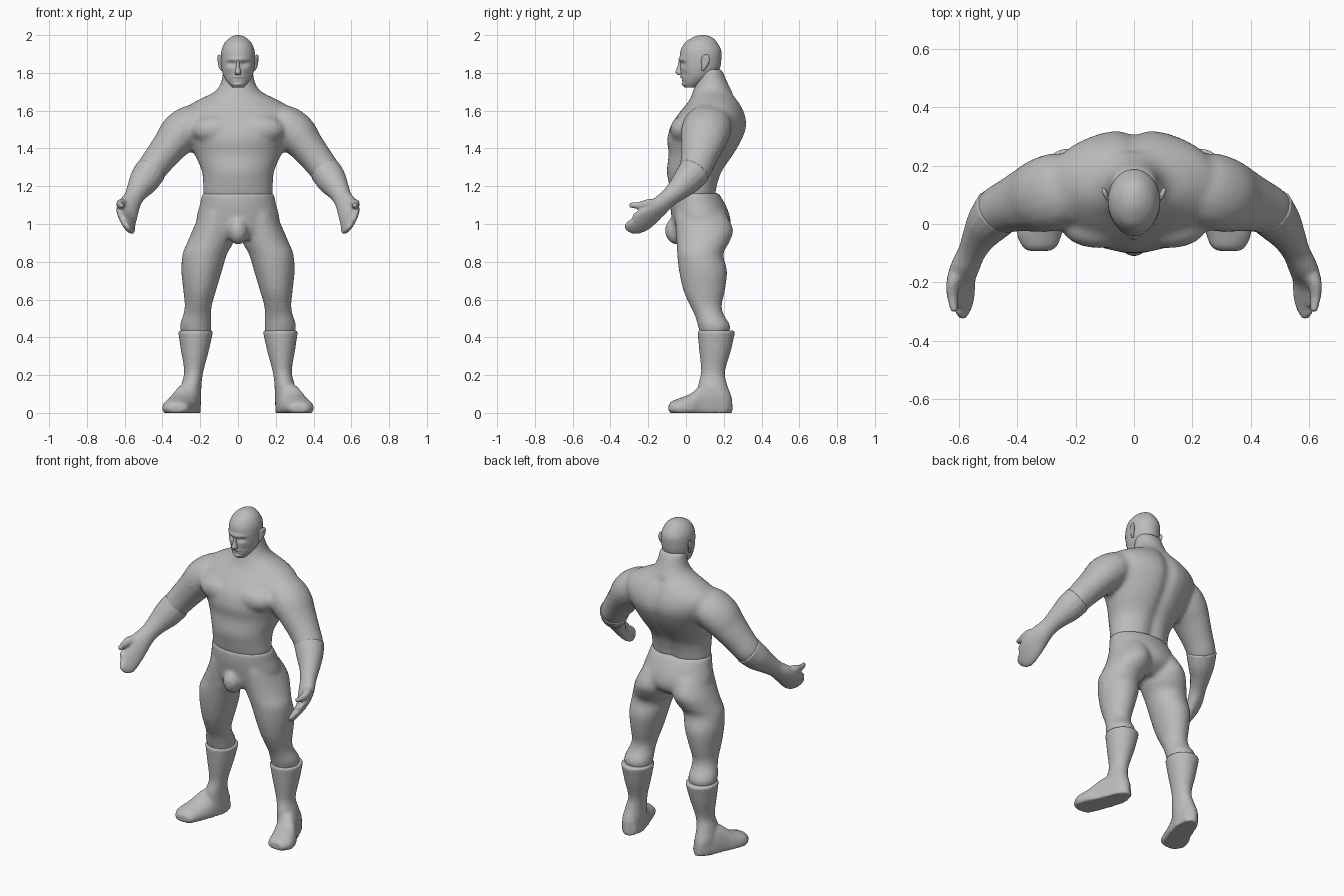
import bpy, bmesh, math
from mathutils import Vector, Matrix

grey = bpy.data.materials.new("mid_grey")
grey.diffuse_color = (0.5, 0.5, 0.5, 1)


def smooth_rows(rows, sub):
    """Catmull-Rom interpolation between section rows."""
    out = []
    for i in range(len(rows) - 1):
        p = [rows[max(i - 1, 0)], rows[i], rows[i + 1], rows[min(i + 2, len(rows) - 1)]]
        for k in range(sub):
            t = k / sub
            out.append([0.5 * (2 * b + (c - a) * t + (2 * a - 5 * b + 4 * c - d) * t * t
                               + (3 * b - a - 3 * c + d) * t ** 3) for a, b, c, d in zip(*p)])
    return out + [list(rows[-1])]


def skin(bm, rings):
    """Bridge rings of points and cap both ends."""
    rings = [[bm.verts.new(p) for p in r] for r in rings]
    n = len(rings[0])
    for a, b in zip(rings, rings[1:]):
        for i in range(n):
            j = (i + 1) % n
            bm.faces.new((a[i], a[j], b[j], b[i]))
    bm.faces.new(rings[0])
    bm.faces.new(rings[-1])


def angles(n):
    return [2 * math.pi * i / n for i in range(n)]


def column(bm, rows, side=1, sub=4, n=24, shape=None):
    """Stack of level ellipses, rows are (z, x0, x1, y0, y1)."""
    rings = []
    for z, x0, x1, y0, y1 in smooth_rows(rows, sub):
        ring = [Vector((side * ((x0 + x1) / 2 + (x1 - x0) / 2 * math.cos(a)),
                        (y0 + y1) / 2 + (y1 - y0) / 2 * math.sin(a), z)) for a in angles(n)]
        rings.append([shape(p) for p in ring] if shape else ring)
    skin(bm, rings)


def limb(bm, rows, side=1, up=(0.56, 0, 0.83), sub=4, n=16):
    """Tube along a path, rows are (x, y, z, radius along up, radius across)."""
    rows = smooth_rows(rows, sub)
    pts = [Vector(r[:3]) for r in rows]
    rings = []
    for i, r in enumerate(rows):
        t = (pts[min(i + 1, len(pts) - 1)] - pts[max(i - 1, 0)]).normalized()
        u = Vector(up)
        u = (u - t * u.dot(t)).normalized()
        w = t.cross(u)
        ring = [pts[i] + u * r[3] * math.cos(a) + w * r[4] * math.sin(a) for a in angles(n)]
        rings.append([(side * p.x, p.y, p.z) for p in ring])
    skin(bm, rings)


def ball(bm, centre, radii):
    m = Matrix.Translation(centre) @ Matrix.Diagonal((*radii, 1))
    bmesh.ops.create_uvsphere(bm, u_segments=16, v_segments=10, radius=1, matrix=m)


def finish(name, bm, voxel=0, rounds=0, mirror=False):
    bmesh.ops.recalc_face_normals(bm, faces=bm.faces)
    me = bpy.data.meshes.new(name)
    bm.to_mesh(me)
    bm.free()
    me.materials.append(grey)
    me.shade_smooth()
    ob = bpy.data.objects.new(name, me)
    bpy.context.collection.objects.link(ob)
    if voxel:
        m = ob.modifiers.new("fuse", 'REMESH')
        m.mode, m.voxel_size, m.use_smooth_shade = 'VOXEL', voxel, True
        m = ob.modifiers.new("soften", 'SMOOTH')
        m.factor, m.iterations = 0.5, rounds
    if mirror:
        ob.modifiers.new("mirror", 'MIRROR')
    return ob


def sym(rows):
    return [(z, -w, w, y0, y1) for z, w, y0, y1 in rows]


# torso with neck, spine groove and upper arms
def spine(p):
    if p.y > 0.12 and p.z < 1.68:
        p.y -= 0.022 * math.exp(-(p.x / 0.035) ** 2)
    return p


bm = bmesh.new()
column(bm, sym([(1.10, .17, -.06, .15), (1.16, .185, -.08, .165), (1.21, .185, -.09, .175),
                (1.28, .192, -.102, .20), (1.37, .23, -.092, .26), (1.44, .26, -.10, .30),
                (1.51, .29, -.085, .325), (1.57, .30, -.05, .32), (1.62, .27, -.01, .30),
                (1.66, .205, .02, .275), (1.70, .125, .035, .245), (1.75, .09, .05, .22),
                (1.82, .08, .06, .19)]), n=32, shape=spine)
for s in (1, -1):
    limb(bm, [(.17, .12, 1.55, .09, .10), (.25, .115, 1.525, .105, .13), (.31, .10, 1.475, .11, .13),
              (.36, .085, 1.415, .095, .115), (.42, .065, 1.34, .085, .095),
              (.465, .045, 1.28, .08, .085), (.49, .015, 1.24, .07, .07)], s)
    # chest muscle
    ball(bm, (s * .12, -.01, 1.50), (.13, .075, .075))
finish("torso", bm, .014, 6)

# hips, groin and thighs
bm = bmesh.new()
column(bm, sym([(1.165, .19, -.085, .172), (1.10, .203, -.085, .21), (1.03, .22, -.075, .235),
                (.97, .20, -.065, .225), (.92, .11, -.05, .16)]), n=32)
ball(bm, (0, -.045, .965), (.055, .068, .075))
for s in (1, -1):
    column(bm, [(1.06, .01, .20, -.06, .21), (.97, .012, .24, -.055, .25), (.90, .025, .27, -.05, .228),
                (.84, .058, .294, -.047, .198), (.75, .085, .30, -.037, .218),
                (.65, .115, .29, -.015, .207), (.57, .138, .282, .02, .19),
                (.52, .143, .29, .045, .20), (.46, .14, .308, .063, .235),
                (.40, .15, .29, .08, .22)], s)
finish("trousers", bm, .013, 4)

# boots: shaft plus a splayed foot with a flat sole
bm = bmesh.new()
column(bm, [(.437, .13, .318, .06, .262), (.33, .154, .302, .07, .238), (.22, .183, .285, .08, .207),
            (.15, .193, .30, .065, .218), (.08, .195, .31, .06, .243), (.0, .198, .30, .06, .248)])
rings = []
for y, x0, x1, top in smooth_rows([(-.092, .285, .365, .045), (-.075, .262, .385, .062),
                                   (-.03, .245, .402, .08), (.03, .225, .385, .105),
                                   (.08, .21, .355, .15), (.15, .198, .325, .16),
                                   (.22, .20, .295, .12)], 4):
    rings.append([((x0 + x1) / 2 + (x1 - x0) / 2 * math.cos(a), y,
                   max(0, .025 + (top - .025) * math.sin(a))) for a in angles(24)])
skin(bm, rings)
finish("boots", bm, .01, 2, True)

# gloves: cuff and forearm, palm with fingers, thumb
bm = bmesh.new()
limb(bm, [(.462, .048, 1.283, .084, .089), (.497, .005, 1.23, .08, .076), (.53, -.045, 1.18, .062, .058),
          (.555, -.095, 1.135, .052, .046), (.578, -.145, 1.09, .062, .042),
          (.592, -.20, 1.04, .07, .031), (.588, -.26, 1.00, .064, .024),
          (.592, -.295, .995, .045, .018), (.598, -.315, 1.005, .02, .01)])
limb(bm, [(.59, -.14, 1.105, .03, .03), (.618, -.20, 1.105, .028, .024),
          (.622, -.25, 1.098, .02, .018), (.615, -.30, 1.10, .013, .012)])
finish("gloves", bm, .008, 2, True)


# head with brow, eye sockets, cheeks and mouth pressed into the face
def face(p):
    if p.y < .06:
        def bump(x, z, sx, sz):
            return math.exp(-((abs(p.x) - x) / sx) ** 2 - ((p.z - z) / sz) ** 2)
        p.y += .016 * bump(.034, 1.848, .02, .012) - .010 * bump(.02, 1.872, .04, .009)
        p.y += .007 * bump(0, 1.768, .03, .004) - .006 * bump(0, 1.777, .03, .006)
        p.y += .006 * bump(0, 1.753, .03, .006) - .006 * bump(0, 1.738, .025, .008)
        p.y += .006 * bump(.05, 1.79, .016, .02)
    return p


bm = bmesh.new()
column(bm, sym([(1.722, .03, -.005, .06), (1.745, .052, -.02, .10), (1.78, .074, -.026, .15),
                (1.82, .086, -.03, .178), (1.87, .09, -.033, .187), (1.92, .087, -.028, .186),
                (1.96, .07, -.005, .165), (1.985, .045, .03, .142), (1.997, .02, .06, .115),
                (2.0, .004, .083, .092)]), sub=6, n=48, shape=face)
finish("head", bm)

# nose
bm = bmesh.new()
column(bm, [(1.87, -.007, .007, -.036, -.01), (1.83, -.01, .01, -.046, -.01),
            (1.803, -.017, .017, -.056, -.01), (1.788, -.015, .015, -.04, -.01)], n=12)
finish("nose", bm)

# ears
bm = bmesh.new()
limb(bm, [(.084, .088, 1.815, .008, .008), (.092, .095, 1.835, .009, .016),
          (.096, .102, 1.865, .009, .024), (.099, .104, 1.885, .008, .02),
          (.098, .103, 1.895, .004, .01)], up=(1, -.4, 0), n=12)
finish("ears", bm, mirror=True)
